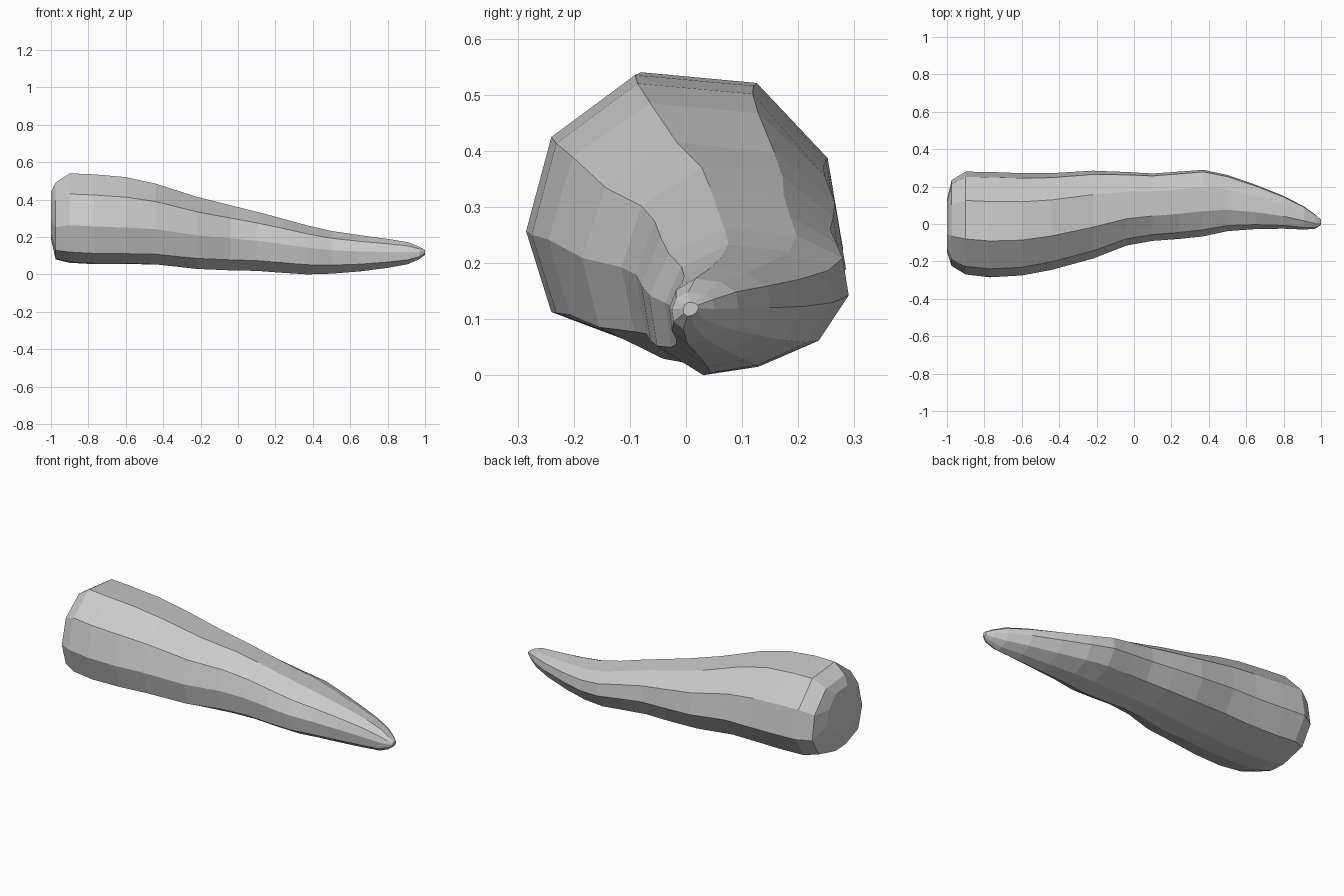
import bpy, bmesh

# Ten-sided cross-section in a unit box (y, z): at the thick end and towards the tip
THICK = [(.345, 1), (.72, .96), (.95, .68), (1, .34), (.86, .09),
         (.54, 0), (.33, .01), (.08, .12), (0, .42), (.08, .77)]
THIN = [(.38, 1), (.74, .95), (.97, .80), (1, .55), (.85, .24),
        (.55, .06), (.27, 0), (.04, .20), (0, .55), (.10, .83)]

# Stations along the body: x, y min, y max, z min, z max
STATIONS = [
    (-1.00, -.15, .13, .19, .44),
    (-.975, -.225, .235, .08, .49),
    (-.90, -.27, .28, .062, .54),
    (-.77, -.285, .278, .055, .535),
    (-.60, -.275, .272, .055, .52),
    (-.44, -.245, .272, .05, .485),
    (-.22, -.185, .285, .027, .415),
    (-.04, -.115, .278, .02, .37),
    (.10, -.09, .27, .018, .335),
    (.24, -.08, .28, .008, .298),
    (.37, -.066, .29, 0, .262),
    (.50, -.038, .262, .004, .232),
    (.65, -.027, .21, .016, .21),
    (.80, -.025, .15, .035, .19),
    (.91, -.03, .093, .055, .172),
    (.97, -.025, .05, .082, .148),
    (1.00, -.005, .022, .105, .13),
]

# Tapered, gently curving body
bm = bmesh.new()
rings = []
for x, y0, y1, z0, z1 in STATIONS:
    t = min(1, max(0, (x + .6) / 1.0))
    ring = []
    for (ua, va), (ub, vb) in zip(THICK, THIN):
        u, v = ua + (ub - ua) * t, va + (vb - va) * t
        ring.append(bm.verts.new((x, y0 + (y1 - y0) * u, z0 + (z1 - z0) * v)))
    rings.append(ring)
n = len(THICK)
for a, b in zip(rings, rings[1:]):
    for i in range(n):
        j = (i + 1) % n
        bm.faces.new((a[i], a[j], b[j], b[i]))

# Closed ends
bm.faces.new(rings[0])
bm.faces.new(rings[-1])
bmesh.ops.recalc_face_normals(bm, faces=bm.faces)

mesh = bpy.data.meshes.new("tapered_body")
bm.to_mesh(mesh)
bm.free()
bpy.context.collection.objects.link(bpy.data.objects.new("tapered_body", mesh))
